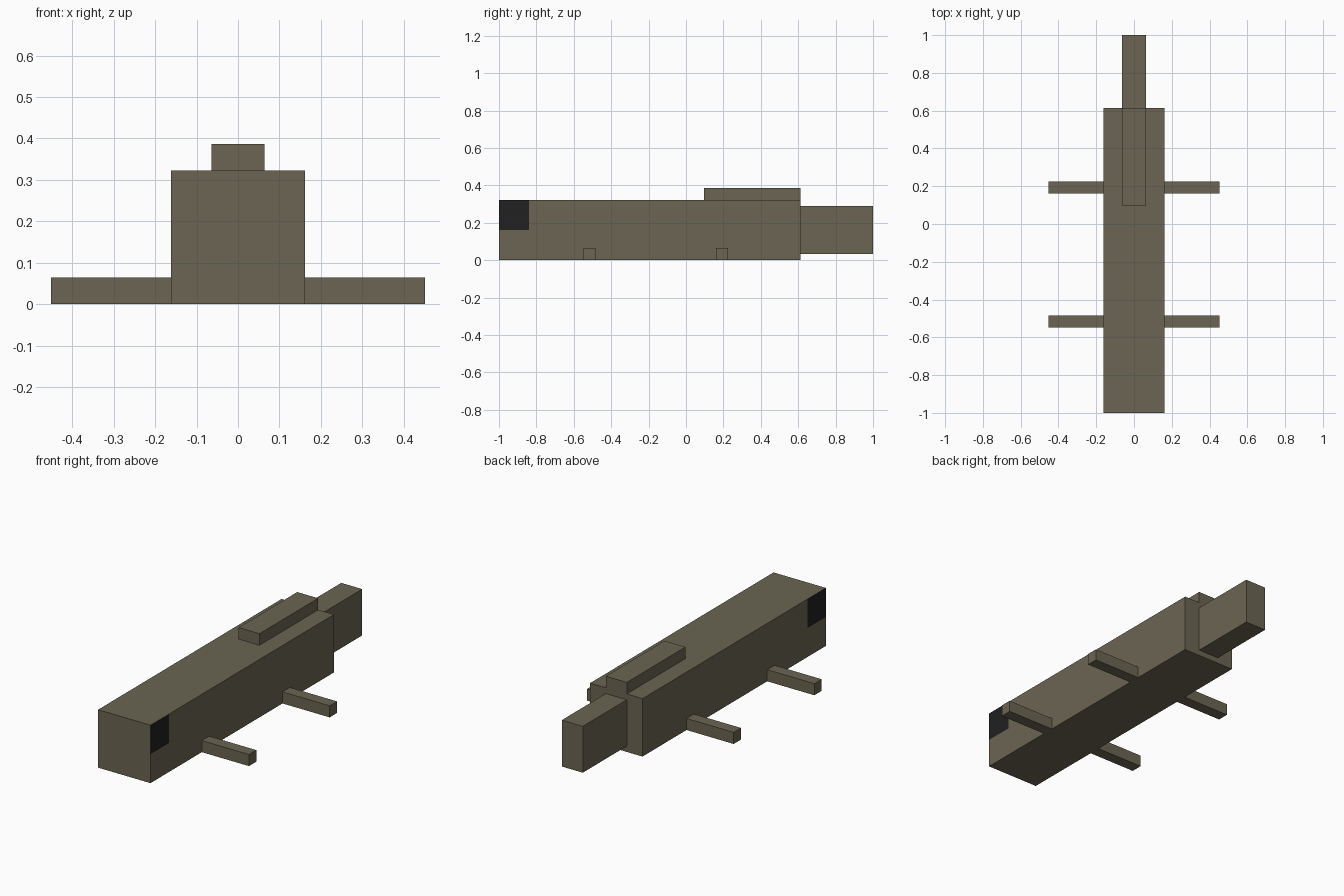
import bpy
import bmesh
from mathutils import Matrix, Vector

default = bpy.data.objects.get("Cube")
if default:
    bpy.data.objects.remove(default, do_unlink=True)

U = 1 / 31  # one block unit


def make_material(name, color):
    mat = bpy.data.materials.new(name)
    mat.use_nodes = True
    mat.diffuse_color = color
    mat.node_tree.nodes["Principled BSDF"].inputs["Base Color"].default_value = color
    return mat


skin = make_material("olive_brown", (0.147, 0.130, 0.084, 1))
dark = make_material("eye_black", (0.015, 0.015, 0.015, 1))


def box(name, low, high, cuts=()):
    """Block between two corners in units (y from the front), split along the given planes."""
    low, high = Vector(low), Vector(high)
    bm = bmesh.new()
    bmesh.ops.create_cube(bm, size=1)
    bmesh.ops.transform(bm, verts=bm.verts, matrix=Matrix.Diagonal((*(high - low), 1)))
    bmesh.ops.translate(bm, verts=bm.verts, vec=(low + high) / 2)
    for point, normal in cuts:
        geom = bm.verts[:] + bm.edges[:] + bm.faces[:]
        bmesh.ops.bisect_plane(bm, geom=geom, plane_co=point, plane_no=normal)
    bmesh.ops.translate(bm, verts=bm.verts, vec=(0, -31, 0))
    bmesh.ops.scale(bm, verts=bm.verts, vec=(U, U, U))
    mesh = bpy.data.meshes.new(name)
    bm.to_mesh(mesh)
    bm.free()
    mesh.materials.append(skin)
    obj = bpy.data.objects.new(name, mesh)
    bpy.context.collection.objects.link(obj)
    return obj


# Body, with eye patches cut into the upper front corner of both sides
eye = Vector((0, 5, 5))
body = box("body", (-5, 0, 0), (5, 50, 10), [(eye, (0, 1, 0)), (eye, (0, 0, 1))])
body.data.materials.append(dark)
for face in body.data.polygons:
    c = face.center / U
    if abs(face.normal.x) > 0.9 and c.y + 31 < eye.y and c.z > eye.z:
        face.material_index = 1

# Back fin and tail
box("back_fin", (-2, 34, 10), (2, 50, 12))
box("tail", (-2, 50, 1), (2, 62, 9))

# Legs
for side, inner, outer in (("left", 5, 14), ("right", -14, -5)):
    for place, y in (("front", 14), ("rear", 36)):
        box(f"{place}_{side}_leg", (inner, y, 0), (outer, y + 2, 2))
